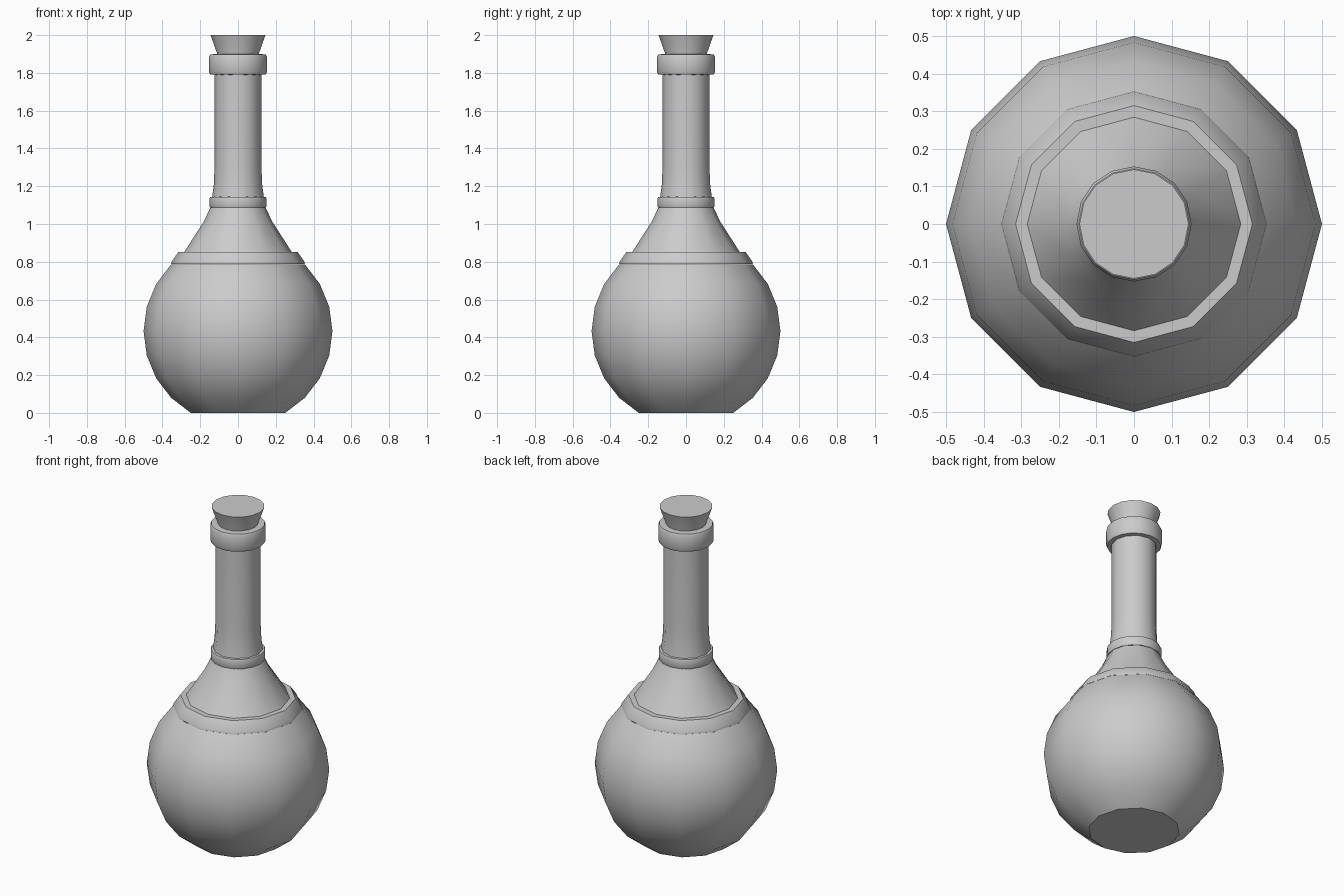
import bpy, bmesh
from math import sin, cos, pi, radians

cube = bpy.data.objects.get("Cube")
if cube:
    bpy.data.objects.remove(cube, do_unlink=True)

grey = bpy.data.materials.new("plain_grey")
grey.use_nodes = True
GREY = (0.6, 0.6, 0.6, 1)
grey.diffuse_color = GREY
grey.node_tree.nodes["Principled BSDF"].inputs["Base Color"].default_value = GREY


def lathe(name, profile, sides, cap_bottom=False, cap_top=False):
    """Turn a list of (radius, height) points around the z axis."""
    bm = bmesh.new()
    rings = []
    for r, z in profile:
        rings.append([bm.verts.new((r * cos(2 * pi * i / sides),
                                    r * sin(2 * pi * i / sides), z))
                      for i in range(sides)])
    for low, high in zip(rings, rings[1:]):
        for i in range(sides):
            j = (i + 1) % sides
            bm.faces.new((low[i], low[j], high[j], high[i]))
    if cap_bottom:
        bm.faces.new(rings[0][::-1])
    if cap_top:
        bm.faces.new(rings[-1])
    mesh = bpy.data.meshes.new(name)
    bm.to_mesh(mesh)
    bm.free()
    mesh.materials.append(grey)
    obj = bpy.data.objects.new(name, mesh)
    bpy.context.collection.objects.link(obj)
    bpy.ops.object.select_all(action='DESELECT')
    obj.select_set(True)
    bpy.context.view_layer.objects.active = obj
    bpy.ops.object.shade_smooth_by_angle(angle=radians(38))
    return obj


# Round flask body: a sphere cut flat at the base
R = 0.5
CENTRE = R * sin(radians(60))
globe = [(R * cos(radians(a)), CENTRE + R * sin(radians(a)))
         for a in range(-60, 46, 15)]
lathe("flask_body", globe, 12, cap_bottom=True)

# Sloping collar around the shoulder
lathe("shoulder_collar",
      [(0.354, 0.787), (0.352, 0.80), (0.315, 0.853), (0.284, 0.853)], 12)

# Tapering shoulder
lathe("shoulder", [(0.284, 0.853), (0.18, 1.015), (0.145, 1.09)], 12)

# Long neck, slightly flared at its foot
lathe("neck", [(0.137, 1.14), (0.128, 1.21), (0.124, 1.30), (0.124, 1.80)], 12)

# Ring at the foot of the neck
lathe("lower_neck_ring",
      [(0.125, 1.085), (0.148, 1.087), (0.151, 1.095), (0.151, 1.135),
       (0.148, 1.143), (0.125, 1.145)], 16)

# Thick lip around the mouth
lathe("mouth_lip",
      [(0.12, 1.79), (0.147, 1.792), (0.153, 1.805), (0.153, 1.885),
       (0.147, 1.898), (0.10, 1.90)], 16)

# Tapered stopper
lathe("stopper", [(0.107, 1.88), (0.11, 1.90), (0.145, 2.0)], 16,
      cap_bottom=True, cap_top=True)
